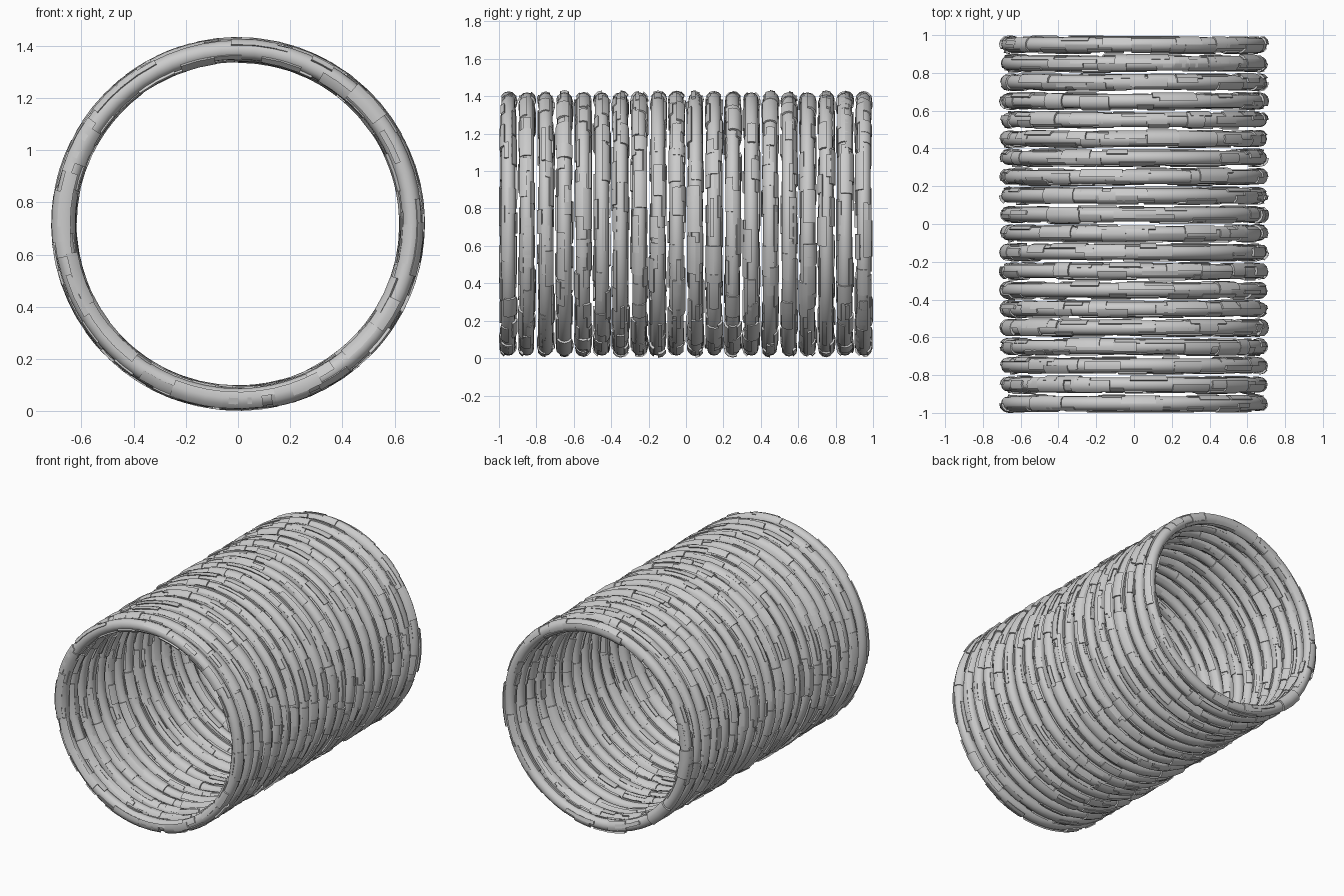
import bpy, bmesh, random
from math import sin, cos, pi, radians

if "Cube" in bpy.data.objects:
    bpy.data.objects.remove(bpy.data.objects["Cube"])

random.seed(7)
RINGS, PITCH = 20, 0.1
CZ, MAJOR = 0.717, 0.667          # tunnel axis height, ring centreline radius
TUBE, PLATE_MAX = 0.037, 0.0495   # core tube radius, outermost plate radius
PLATES = 80


def point(theta, phi, r, y):
    """Point on a torus whose axis runs along y."""
    rad = MAJOR + r * cos(phi)
    return (rad * cos(theta), y + r * sin(phi), CZ + rad * sin(theta))


def add_tube(bm, y, nu=64, nv=12):
    grid = [[bm.verts.new(point(2 * pi * i / nu, 2 * pi * j / nv, TUBE, y))
             for j in range(nv)] for i in range(nu)]
    for i in range(nu):
        a, b = grid[i], grid[(i + 1) % nu]
        for j in range(nv):
            k = (j + 1) % nv
            bm.faces.new((a[j], a[k], b[k], b[j]))


def add_plate(bm, y, t0, t1, p0, p1, r):
    """Curved armour plate hugging the tube: outer skin plus four side walls."""
    nu = max(2, round((t1 - t0) / radians(6)))
    nv = max(1, round((p1 - p0) / radians(28)))

    def skin(rr):
        return [[bm.verts.new(point(t0 + (t1 - t0) * i / nu,
                                    p0 + (p1 - p0) * j / nv, rr, y))
                 for j in range(nv + 1)] for i in range(nu + 1)]
    top, low = skin(r), skin(TUBE - 0.003)
    for i in range(nu):
        for j in range(nv):
            for g in (top, low):
                bm.faces.new((g[i][j], g[i][j + 1], g[i + 1][j + 1], g[i + 1][j]))
        for j in (0, nv):
            bm.faces.new((top[i][j], top[i + 1][j], low[i + 1][j], low[i][j]))
    for j in range(nv):
        for i in (0, nu):
            bm.faces.new((top[i][j], top[i][j + 1], low[i][j + 1], low[i][j]))


# One plated ring per step along the tunnel
for n in range(RINGS):
    y = (n - (RINGS - 1) / 2) * PITCH
    bm = bmesh.new()
    add_tube(bm, y)
    for k in range(PLATES):
        t = 2 * pi * (k + random.uniform(-0.5, 0.5)) / PLATES
        length = radians(random.uniform(7, 19))
        p = radians(30 * random.randrange(12))
        width = radians(random.choice((30, 60, 60, 90, 120)))
        r = random.uniform(TUBE + 0.003, PLATE_MAX)
        add_plate(bm, y, t, t + length, p, p + width, r)
    bmesh.ops.recalc_face_normals(bm, faces=bm.faces)
    mesh = bpy.data.meshes.new("plated_ring")
    bm.to_mesh(mesh)
    bm.free()
    ob = bpy.data.objects.new(f"plated_ring_{n + 1:02d}", mesh)
    bpy.context.collection.objects.link(ob)
    bpy.context.view_layer.objects.active = ob
    ob.select_set(True)

# Smooth curved skins, keep plate edges crisp
bpy.ops.object.shade_smooth_by_angle(angle=radians(35))
